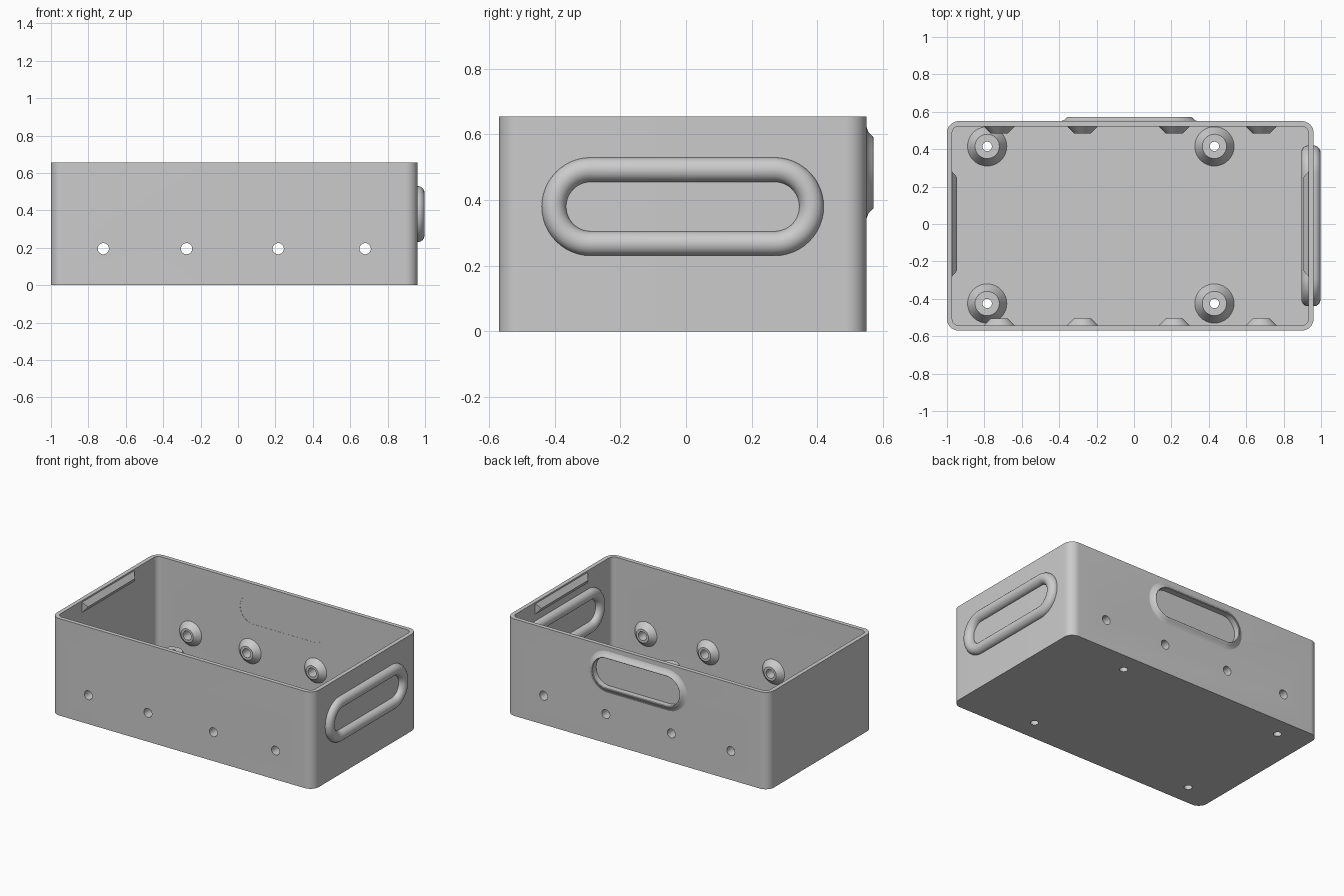
import bpy, bmesh, math
from mathutils import Matrix, Vector

if "Cube" in bpy.data.objects:
    bpy.data.objects.remove(bpy.data.objects["Cube"], do_unlink=True)

# Single grey plastic
grey = bpy.data.materials.new("grey_plastic")
grey.use_nodes = True
grey.diffuse_color = (0.6, 0.6, 0.6, 1)
grey.node_tree.nodes["Principled BSDF"].inputs["Base Color"].default_value = (0.6, 0.6, 0.6, 1)

X0, X1, Y0, Y1, H = -1.0, 0.96, -0.57, 0.55, 0.655
WALL, FLOOR = 0.028, 0.03
CX, CY = (X0 + X1) / 2, (Y0 + Y1) / 2
HOLE_X = (-0.72, -0.275, 0.215, 0.68)
HOLE_Z = 0.195
FLOOR_BOSSES = [(x, y) for x in (-0.785, 0.43) for y in (-0.425, 0.415)]

# Local z points along +y or -y of the model
FACE_BACK = Matrix.Rotation(-math.pi / 2, 4, "X")
FACE_FRONT = Matrix.Rotation(math.pi / 2, 4, "X")


def finish(name, bm, matrix=Matrix()):
    bmesh.ops.transform(bm, matrix=matrix, verts=bm.verts)
    bmesh.ops.recalc_face_normals(bm, faces=bm.faces)
    mesh = bpy.data.meshes.new(name)
    bm.to_mesh(mesh)
    bm.free()
    mesh.materials.append(grey)
    ob = bpy.data.objects.new(name, mesh)
    bpy.context.collection.objects.link(ob)
    return ob


def activate(ob):
    bpy.ops.object.select_all(action="DESELECT")
    ob.select_set(True)
    bpy.context.view_layer.objects.active = ob


def smooth(ob):
    activate(ob)
    bpy.ops.object.shade_smooth_by_angle(angle=math.radians(30))


def rounded(hx, hy, r, n=12):
    """Outline of a rounded rectangle centred on the origin."""
    pts = []
    for i, (sx, sy) in enumerate(((1, 1), (-1, 1), (-1, -1), (1, -1))):
        for k in range(n + 1):
            a = (i + k / n) * math.pi / 2
            p = (sx * (hx - r) + r * math.cos(a), sy * (hy - r) + r * math.sin(a))
            if not pts or math.dist(p, pts[-1]) > 1e-5:
                pts.append(p)
    if math.dist(pts[0], pts[-1]) < 1e-5:
        pts.pop()
    return pts


def loft(name, rings, matrix=Matrix(), closed=False):
    """Bridge (outline, height) rings; cap the ends or close the loop."""
    bm = bmesh.new()
    loops = [[bm.verts.new((x, y, z)) for x, y in pts] for pts, z in rings]
    pairs = list(zip(loops, loops[1:]))
    if closed:
        pairs.append((loops[-1], loops[0]))
    else:
        bm.faces.new(loops[0])
        bm.faces.new(loops[-1])
    for a, b in pairs:
        n = len(a)
        for i in range(n):
            j = (i + 1) % n
            bm.faces.new((a[i], a[j], b[j], b[i]))
    return finish(name, bm, matrix)


def circle(r):
    return rounded(r, r, r, 10)


def boss(name, hole, base, tip, height, matrix):
    profile = ((hole, 0), (base, 0), (tip, height), (hole, height))
    smooth(loft(name, [(circle(r), z) for r, z in profile], matrix, closed=True))


def cut(ob, cutter):
    mod = ob.modifiers.new("cut", "BOOLEAN")
    mod.operation, mod.solver, mod.object = "DIFFERENCE", "EXACT", cutter
    activate(ob)
    bpy.ops.object.modifier_apply(modifier=mod.name)
    bpy.data.objects.remove(cutter, do_unlink=True)


# Open box with rounded corners
hx, hy = (X1 - X0) / 2, (Y1 - Y0) / 2
inner = rounded(hx - WALL, hy - WALL, 0.035)
outer = rounded(hx, hy, 0.063)
box = loft("box_shell", [(outer, 0), (outer, H), (inner, H), (inner, FLOOR)],
           Matrix.Translation((CX, CY, 0)))

# Drill the side holes and floor holes
for x in HOLE_X:
    cut(box, loft("drill", [(circle(0.03), -1), (circle(0.03), 1)],
                  Matrix.Translation((x, 0, HOLE_Z)) @ FACE_BACK))
for x, y in FLOOR_BOSSES:
    cut(box, loft("drill", [(circle(0.025), -0.1), (circle(0.025), 0.1)],
                  Matrix.Translation((x, y, 0))))

# Slot in the back wall, closed by a thin panel and framed by a flared collar
slot_at = Matrix.Translation((-0.025, Y1, 0.483)) @ FACE_BACK
slot = rounded(0.325, 0.1, 0.0999)
cut(box, loft("slot_cutter", [(slot, -0.08), (slot, 0.05)], slot_at))
smooth(box)
loft("back_slot_panel", [(slot, -WALL + 0.001), (slot, -WALL + 0.009)], slot_at)
collar = [(slot, -0.002), (rounded(0.365, 0.138, 0.1379), -0.002)]
for grow, z in ((0.04, 0), (0.024, 0.006), (0.014, 0.016), (0.008, 0.021), (0.003, 0.022)):
    collar.append((rounded(0.325 + grow, 0.1 + grow, 0.0999 + grow), z))
collar.append((slot, 0.019))
smooth(loft("back_slot_collar", collar, slot_at, closed=True))

# Conical screw bosses on both long walls and on the floor
for i, x in enumerate(HOLE_X):
    for side, y, turn in (("back", Y1 - WALL, FACE_FRONT), ("front", Y0 + WALL, FACE_BACK)):
        boss(f"{side}_wall_boss_{i + 1}", 0.03, 0.083, 0.046, 0.037,
             Matrix.Translation((x, y, HOLE_Z)) @ turn)
for i, (x, y) in enumerate(FLOOR_BOSSES):
    boss(f"floor_boss_{i + 1}", 0.025, 0.105, 0.065, 0.07, Matrix.Translation((x, y, FLOOR)))

# Rounded handle ring standing out on both faces of the left wall
R = 0.0375
turn = Matrix(((0, 0, 1, 0), (1, 0, 0, 0), (0, 1, 0, 0), (0, 0, 0, 1)))
rings = []
for k in range(24):
    a = (k + 0.5) / 24 * math.tau
    grow = R * math.cos(a)
    z = R * math.sin(a) + math.copysign(WALL / 2, math.sin(a))
    rings.append((rounded(0.3925 + grow, 0.1125 + grow, 0.1124 + grow), z))
smooth(loft("left_handle_ring", rings,
            Matrix.Translation((X1 - WALL / 2, -0.01, 0.38)) @ turn, closed=True))

# Sloped lid ledges at the top of the short walls
for name, x, s in (("right_lid_ledge", X0 + WALL, 1), ("left_lid_ledge", X1 - WALL, -1)):
    bm = bmesh.new()
    vs = []
    for d, half, z in ((0, 0.28, H - 0.01), (0.026, 0.25, H - 0.045), (0, 0.28, H - 0.08)):
        vs.append([bm.verts.new((x + s * d, t * half, z)) for t in (-1, 1)])
    for a, b in ((0, 1), (1, 2), (2, 0)):
        bm.faces.new((vs[a][0], vs[a][1], vs[b][1], vs[b][0]))
    for e in (0, 1):
        bm.faces.new([v[e] for v in vs])
    finish(name, bm)
